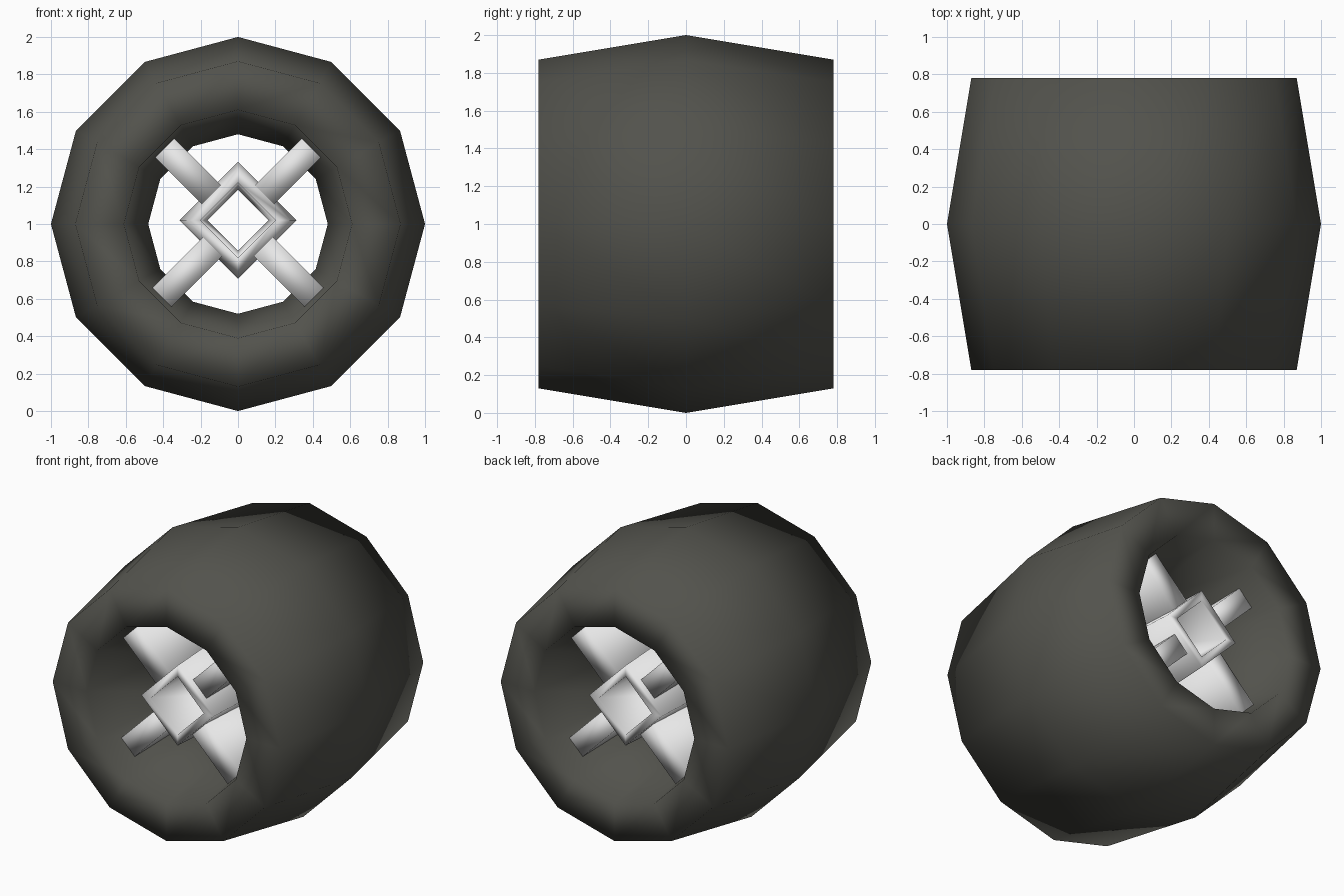
import bpy, bmesh, math
from mathutils import Matrix

if "Cube" in bpy.data.objects:
    bpy.data.objects.remove(bpy.data.objects["Cube"])


def material(name, rgb):
    m = bpy.data.materials.new(name)
    m.diffuse_color = (*rgb, 1)
    m.use_nodes = True
    m.node_tree.nodes["Principled BSDF"].inputs["Base Color"].default_value = m.diffuse_color
    return m


rubber = material("dark_rubber", (0.085, 0.085, 0.073))
metal = material("pale_metal", (0.8, 0.8, 0.8))


def stretched_ring(name, segments, major, minor, half_width, z, mat):
    """Low-poly torus with a six-sided section, axis along y, stretched to half_width."""
    bpy.ops.mesh.primitive_torus_add(major_segments=segments, minor_segments=6,
                                     major_radius=major, minor_radius=minor)
    ob = bpy.context.object
    ob.name = name
    stretch = half_width / (minor * math.sin(math.pi / 3))
    ob.data.transform(Matrix.Translation((0, 0, z))
                      @ Matrix.Rotation(math.pi / 2, 4, 'X')
                      @ Matrix.Diagonal((1, 1, stretch, 1)))
    ob.data.materials.append(mat)
    ob.data.shade_smooth()
    return ob


# Wide twelve-sided tyre and the square hub tube inside it
stretched_ring("tyre", 12, 0.74, 0.26, 0.78, 1.0, rubber)
stretched_ring("hub", 4, 0.239, 0.075, 0.66, 1.02, metal)

# Four deep diagonal spokes running from the hub wall into the tyre
inner, outer, width, half_depth = 0.17, 0.62, 0.145, 0.62
for i in range(4):
    bm = bmesh.new()
    bmesh.ops.create_cube(bm, size=1, matrix=(
        Matrix.Translation((0, 0, 1.015))
        @ Matrix.Rotation(math.radians(45 + 90 * i), 4, 'Y')
        @ Matrix.Translation(((inner + outer) / 2, 0, 0))
        @ Matrix.Diagonal((outer - inner, 2 * half_depth, width, 1))))
    mesh = bpy.data.meshes.new(f"spoke_{i + 1}")
    bm.to_mesh(mesh)
    bm.free()
    mesh.materials.append(metal)
    mesh.shade_smooth()
    bpy.context.collection.objects.link(bpy.data.objects.new(mesh.name, mesh))
